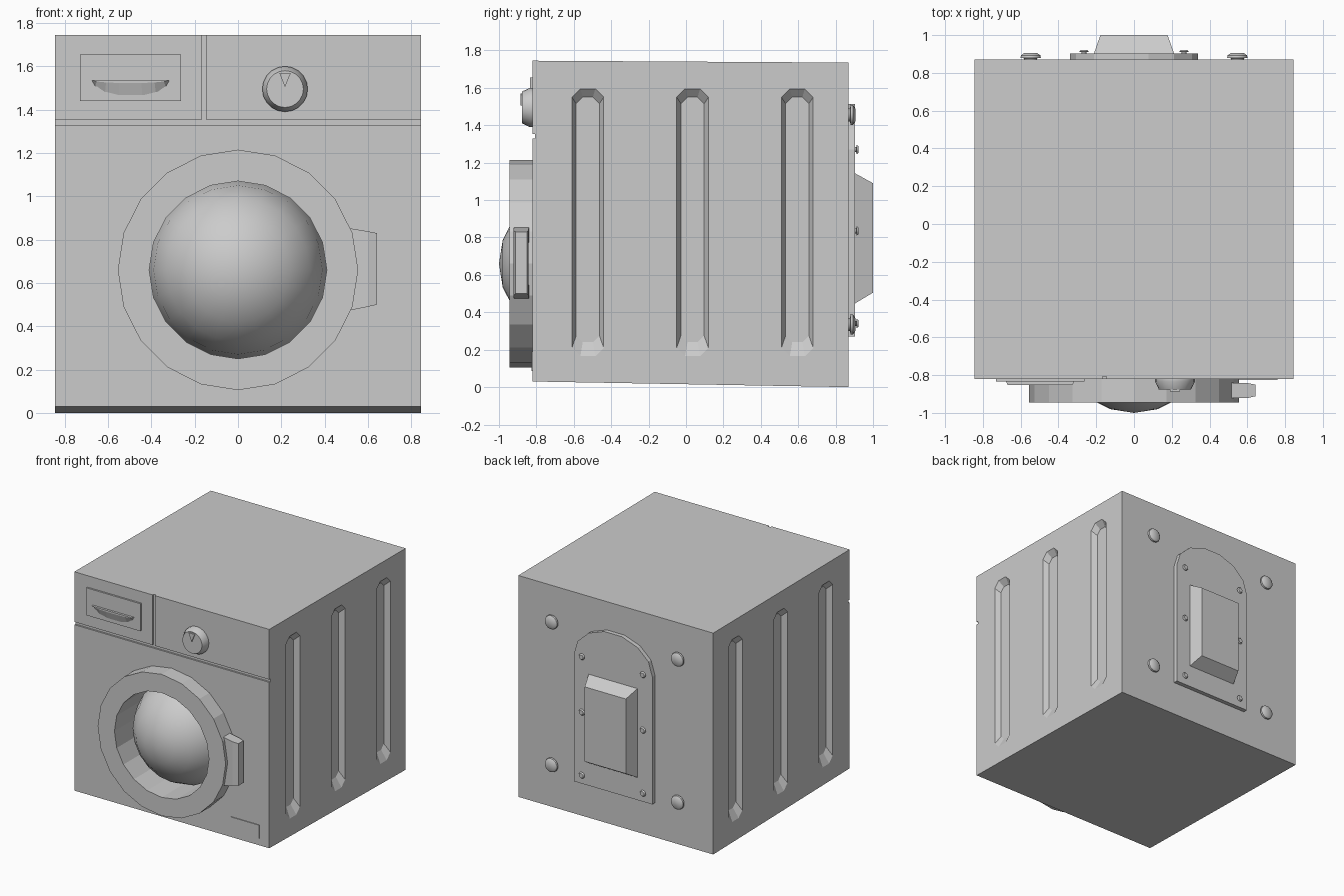
import bpy, bmesh
from math import sin, cos, pi, radians

cube = bpy.data.objects.get("Cube")
if cube:
    bpy.data.objects.remove(cube, do_unlink=True)

grey = bpy.data.materials.new("light_grey")
grey.use_nodes = True
GREY = (0.6, 0.6, 0.6, 1)
grey.diffuse_color = GREY
grey.node_tree.nodes["Principled BSDF"].inputs["Base Color"].default_value = GREY


def loft(name, rings, smooth=None, closed=False):
    """Skin equal-length rings of points; cap the ends unless closed."""
    bm = bmesh.new()
    loops = [[bm.verts.new(p) for p in ring] for ring in rings]
    n = len(loops[0])
    pairs = list(zip(loops, loops[1:]))
    if closed:
        pairs.append((loops[-1], loops[0]))
    else:
        bm.faces.new(loops[0])
        bm.faces.new(loops[-1])
    for a, b in pairs:
        for i in range(n):
            j = (i + 1) % n
            bm.faces.new((a[i], a[j], b[j], b[i]))
    bmesh.ops.remove_doubles(bm, verts=bm.verts, dist=1e-5)
    bmesh.ops.recalc_face_normals(bm, faces=bm.faces)
    mesh = bpy.data.meshes.new(name)
    bm.to_mesh(mesh)
    bm.free()
    mesh.materials.append(grey)
    obj = bpy.data.objects.new(name, mesh)
    bpy.context.collection.objects.link(obj)
    if smooth:
        bpy.ops.object.select_all(action='DESELECT')
        obj.select_set(True)
        bpy.context.view_layer.objects.active = obj
        bpy.ops.object.shade_smooth_by_angle(angle=radians(smooth))
    return obj


def disc(r, y, x=0, z=0, n=20):
    return [(x + r * sin(2 * pi * i / n), y, z + r * cos(2 * pi * i / n)) for i in range(n)]


def rect(x0, x1, z0, z1, y):
    return [(x0, y, z0), (x1, y, z0), (x1, y, z1), (x0, y, z1)]


def box(name, x0, x1, y0, y1, z0, z1):
    return loft(name, [rect(x0, x1, z0, z1, y0), rect(x0, x1, z0, z1, y1)])


def slot(x, y, half, z0, z1, chamfer):
    """Chamfered upright slot outline in a plane of constant x."""
    c = chamfer
    return [(x, y - half, z0 + c), (x, y - half + c, z0), (x, y + half - c, z0),
            (x, y + half, z0 + c), (x, y + half, z1 - c), (x, y + half - c, z1),
            (x, y - half + c, z1), (x, y - half, z1 - c)]


# Cabinet, its underside rising slightly to the front
W, FRONT, BACK = 0.845, -0.82, 0.87
body = loft("cabinet", [rect(-W, W, 0.03, 1.745, FRONT), rect(-W, W, 0, 1.735, BACK)])

# Cutters: door opening, front seams, side channels
DOOR_Z, DOOR_R = 0.66, 0.41
cutters = [
    loft("door_opening", [disc(DOOR_R, -0.9, z=DOOR_Z), disc(DOOR_R, -0.585, z=DOOR_Z)]),
    box("seam_across", -1, 1, -0.9, -0.807, 1.33, 1.352),
    box("seam_upright", -0.168, -0.146, -0.9, -0.807, 1.34, 1.8),
]
for side in (-1, 1):
    for y in (-0.525, 0.035, 0.595):
        cutters.append(loft("side_channel", [
            slot(side * (W + 0.01), y, 0.091, 0.15, 1.61, 0.047),
            slot(side * W, y, 0.085, 0.165, 1.595, 0.045),
            slot(side * (W - 0.04), y, 0.062, 0.24, 1.55, 0.035)]))
bpy.context.view_layer.objects.active = body
for cutter in cutters:
    mod = body.modifiers.new("cut", 'BOOLEAN')
    mod.operation, mod.solver, mod.object = 'DIFFERENCE', 'EXACT', cutter
    bpy.ops.object.modifier_apply(modifier=mod.name)
    bpy.data.objects.remove(cutter, do_unlink=True)

# Door: ring, domed glass and side handle
loft("door_ring", [disc(r, y, z=DOOR_Z) for r, y in
                   ((0.555, FRONT), (0.555, -0.945), (DOOR_R, -0.945), (DOOR_R, FRONT))],
     closed=True)
loft("door_dome", [disc(DOOR_R * sin(k * pi / 10), -0.59 - DOOR_R * cos(k * pi / 10), z=DOOR_Z)
                   for k in range(6)], smooth=40)


def upright(x, y0, y1, z0, z1):
    return [(x, y0, z0), (x, y1, z0), (x, y1, z1), (x, y0, z1)]


loft("door_handle", [upright(0.50, -0.92, -0.84, 0.47, 0.855),
                     upright(0.60, -0.922, -0.842, 0.49, 0.838),
                     upright(0.642, -0.912, -0.85, 0.5, 0.83)])

# Drawer front with a wedge-shaped pull
box("drawer_front", -0.73, -0.262, -0.834, FRONT, 1.44, 1.655)


def pull(y, half, drop):
    shape = [(-1, 0), (-0.9, -0.4), (-0.65, -0.8), (-0.3, -1),
             (0.3, -1), (0.65, -0.8), (0.9, -0.4), (1, 0)]
    return [(-0.497 + u * half, y, 1.535 + v * drop) for u, v in shape]


loft("drawer_pull", [pull(-0.83, 0.182, 0.08), pull(-0.852, 0.172, 0.012)])

# Dial with pointer
DIAL_X, DIAL_Z = 0.217, 1.495
loft("dial", [disc(r, y, DIAL_X, DIAL_Z) for r, y in
              ((0.105, FRONT), (0.105, -0.835), (0.085, -0.877))], smooth=30)
loft("dial_pointer", [[(DIAL_X - 0.027, y, 1.57), (DIAL_X + 0.027, y, 1.57), (DIAL_X, y, 1.505)]
                      for y in (-0.87, -0.886)])

# Small filter hatch low on the front
box("filter_hatch", 0.517, 0.76, -0.826, FRONT, 0.085, 0.19)


# Arched service panel and its raised cover
def arch(y):
    curve = [(0.34 * cos(k * pi / 7), y, 1.27 + 0.25 * sin(k * pi / 7)) for k in range(8)]
    return [(-0.34, y, 0.27), (0.34, y, 0.27)] + curve


loft("service_panel", [arch(0.86), arch(0.903)])
loft("service_cover", [rect(-0.213, 0.213, 0.445, 1.145, 0.9),
                       rect(-0.178, 0.178, 0.505, 1.09, 1.0)])

# Panel screws and cabinet bolts
for x in (-0.265, 0.265):
    for z in (0.34, 0.835, 1.27):
        loft("panel_screw", [disc(r, y, x, z, 12) for r, y in
                             ((0.013, 0.9), (0.013, 0.91), (0.025, 0.912), (0.018, 0.922))], smooth=40)
for x in (-0.547, 0.547):
    for z in (0.335, 1.455):
        loft("cabinet_bolt", [disc(r, y, x, z, 14) for r, y in
                              ((0.035, 0.86), (0.035, 0.877), (0.055, 0.88),
                               (0.053, 0.893), (0.035, 0.905))], smooth=40)
